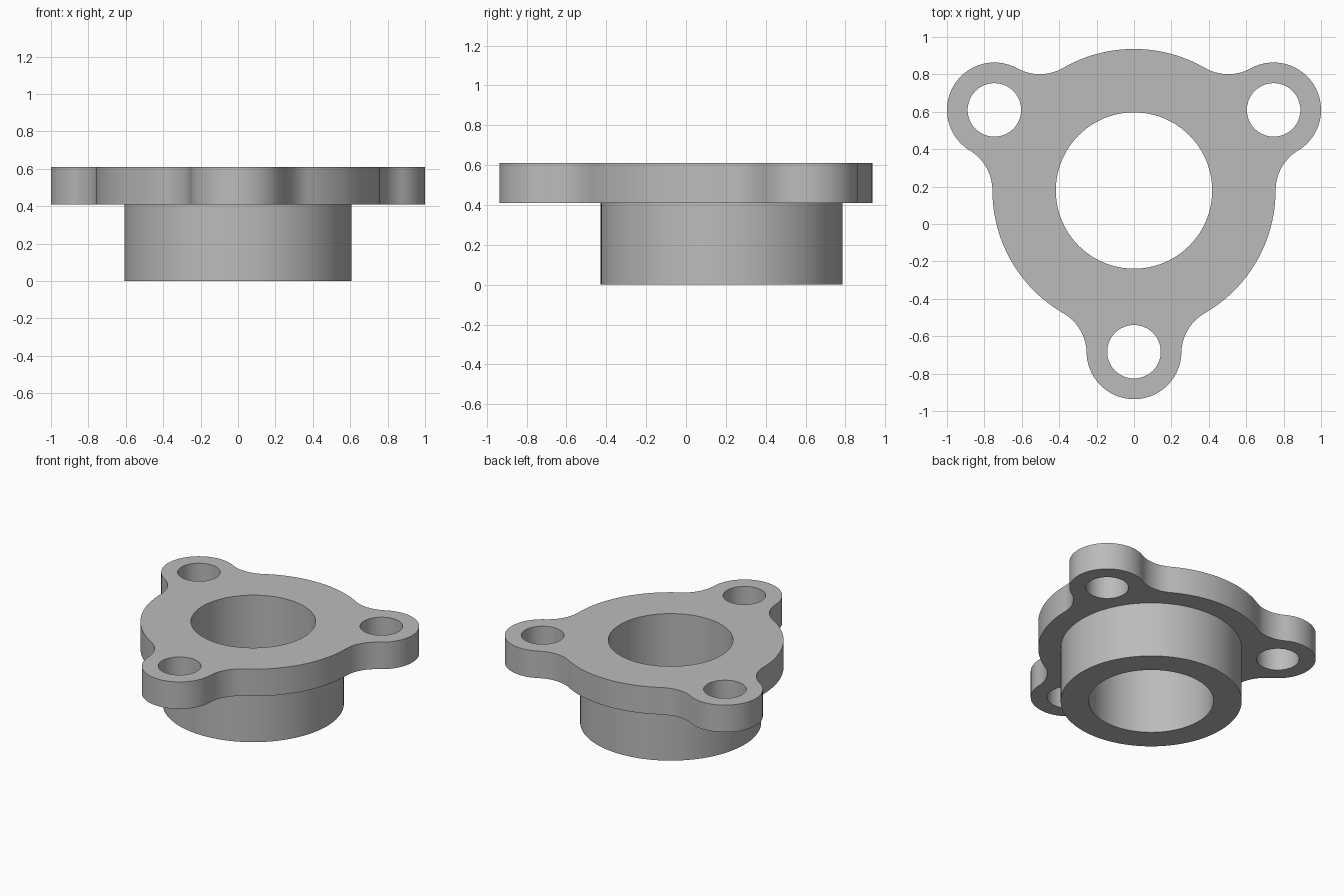
import bpy
import bmesh
from math import acos, atan2, cos, sin, pi, radians
from mathutils import Vector

cube = bpy.data.objects.get("Cube")
if cube:
    bpy.data.objects.remove(cube)

# Main dimensions
AXIS = Vector((0, 0.179))
DISC_R, LUG_R, FILLET_R = 0.757, 0.2535, 0.25
LUG_DIST, BOLT_R = 0.862, 0.143
BORE_R, HUB_R = 0.418, 0.607
HUB_Z, TOP_Z = 0.41, 0.61
LUG_ANGLES = [radians(a) for a in (-90, 30, 150)]


def polar(center, radius, angle):
    return center + radius * Vector((cos(angle), sin(angle)))


def arc(center, radius, start, end, steps):
    """Points along an arc, leaving out the last one."""
    return [polar(center, radius, start + (end - start) * i / steps)
            for i in range(steps)]


def circle(center, radius, steps=96):
    return arc(center, radius, 0, 2 * pi, steps)


def flange_outline():
    """Disc with three lugs, blended by tangent fillets."""
    reach = DISC_R + FILLET_R
    side = LUG_R + FILLET_R
    phi = acos((reach**2 + LUG_DIST**2 - side**2) / (2 * reach * LUG_DIST))
    gamma = atan2(reach * sin(phi), reach * cos(phi) - LUG_DIST)
    points = []
    for a in LUG_ANGLES:
        points += arc(polar(AXIS, reach, a - phi), FILLET_R,
                      a - phi + pi, a - gamma + pi, 16)
        points += arc(polar(AXIS, LUG_DIST, a), LUG_R, a - gamma, a + gamma, 48)
        points += arc(polar(AXIS, reach, a + phi), FILLET_R,
                      a + gamma - pi, a + phi - pi, 16)
        points += arc(AXIS, DISC_R, a + phi, a + 2 * pi / 3 - phi, 24)
    return points


bm = bmesh.new()


def ring(points, z):
    """Closed loop of edges at one height."""
    verts = [bm.verts.new((p.x, p.y, z)) for p in points]
    edges = [bm.edges.new((verts[i - 1], verts[i])) for i in range(len(verts))]
    return verts, edges


def wall(points, low, high):
    """Vertical wall between two heights; returns its bottom and top edges."""
    (v0, e0), (v1, e1) = ring(points, low), ring(points, high)
    for i in range(len(v0)):
        bm.faces.new((v0[i - 1], v0[i], v1[i], v1[i - 1]))
    return e0, e1


def cap(loops, up):
    edges = [e for loop in loops for e in loop]
    bmesh.ops.triangle_fill(bm, edges=edges, use_beauty=True, normal=(0, 0, up))


# Flange rim, hub wall, through bore and bolt holes
rim_low, rim_high = wall(flange_outline(), HUB_Z, TOP_Z)
hub_low, hub_high = wall(circle(AXIS, HUB_R), 0, HUB_Z)
bore_low, bore_high = wall(circle(AXIS, BORE_R), 0, TOP_Z)
bolts = [wall(circle(polar(AXIS, LUG_DIST, a), BOLT_R, 64), HUB_Z, TOP_Z)
         for a in LUG_ANGLES]

# Flat faces: flange top, flange underside, hub end
cap([rim_high, bore_high] + [b[1] for b in bolts], 1)
cap([rim_low, hub_high] + [b[0] for b in bolts], -1)
cap([hub_low, bore_low], -1)
bmesh.ops.recalc_face_normals(bm, faces=bm.faces[:])

mesh = bpy.data.meshes.new("flanged_bushing")
bm.to_mesh(mesh)
bm.free()
body = bpy.data.objects.new("flanged_bushing", mesh)
bpy.context.collection.objects.link(body)

# Plain grey material
grey = bpy.data.materials.new("plain_grey")
grey.use_nodes = True
colour = (0.5, 0.5, 0.5, 1)
grey.diffuse_color = colour
grey.node_tree.nodes["Principled BSDF"].inputs["Base Color"].default_value = colour
mesh.materials.append(grey)

# Smooth curved walls, sharp rims
bpy.ops.object.select_all(action="DESELECT")
body.select_set(True)
bpy.context.view_layer.objects.active = body
bpy.ops.object.shade_smooth_by_angle(angle=radians(30))
